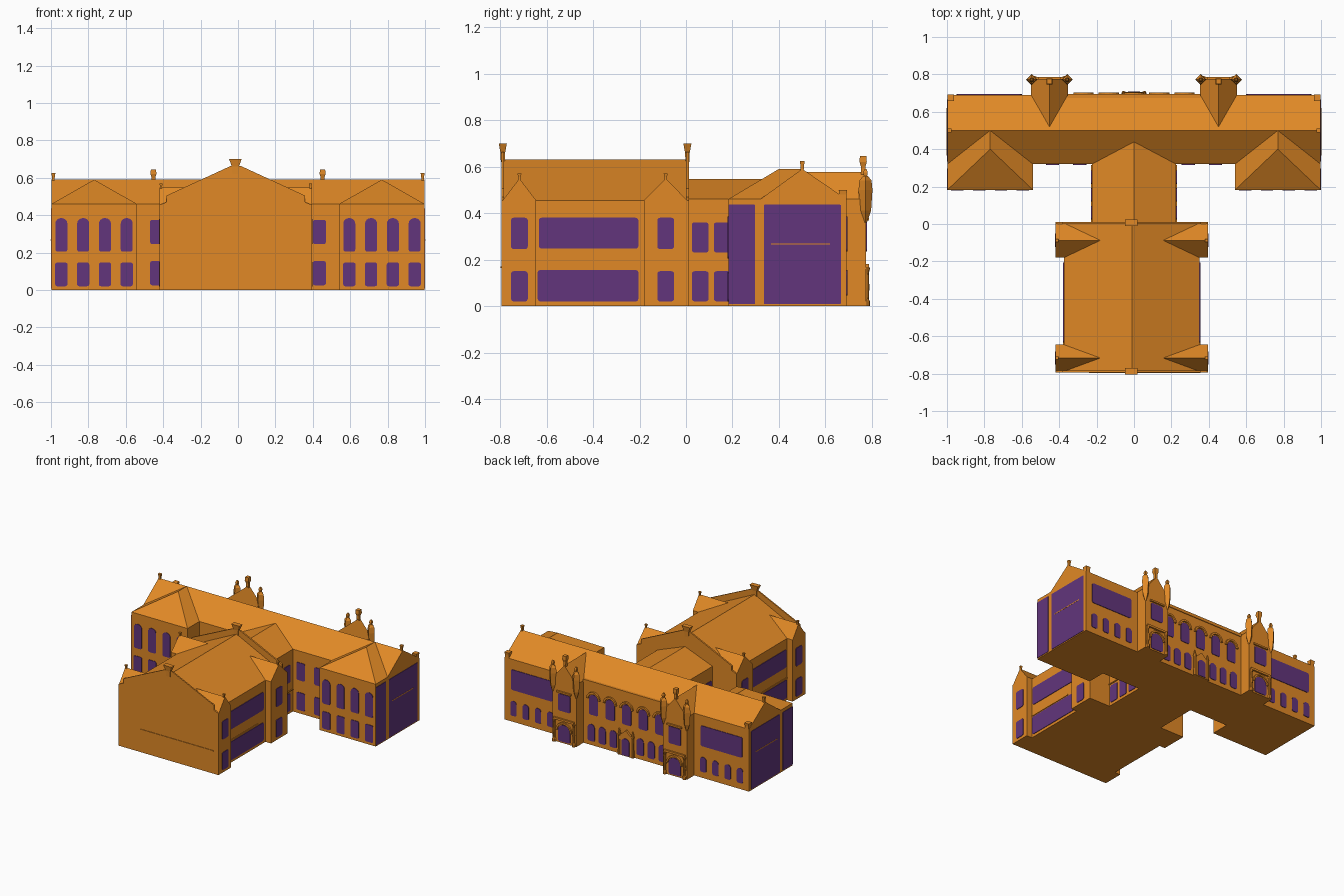
import bpy, bmesh, math

if "Cube" in bpy.data.objects:
    bpy.data.objects.remove(bpy.data.objects["Cube"])


def material(name, rgb):
    m = bpy.data.materials.new(name)
    m.diffuse_color = (*rgb, 1)
    m.use_nodes = True
    m.node_tree.nodes["Principled BSDF"].inputs["Base Color"].default_value = m.diffuse_color
    return m


STONE = material("orange_stone", (0.75, 0.25, 0.019))
GLASS = material("purple_glass", (0.122, 0.036, 0.202))
CX = -0.012  # centre line of the front hall


def finish(name, bm, mat):
    bmesh.ops.recalc_face_normals(bm, faces=bm.faces)
    me = bpy.data.meshes.new(name)
    bm.to_mesh(me)
    bm.free()
    me.materials.append(mat)
    ob = bpy.data.objects.new(name, me)
    bpy.context.collection.objects.link(ob)
    return ob


def place(axis, d, u, v):
    return {"x": (d, u, v), "y": (u, d, v), "z": (u, v, d)}[axis]


def extrude(name, axis, a, b, outlines, mat=STONE):
    """Extrude 2D outlines along an axis from a to b."""
    bm = bmesh.new()
    for pts in outlines:
        lo = [bm.verts.new(place(axis, a, u, v)) for u, v in pts]
        hi = [bm.verts.new(place(axis, b, u, v)) for u, v in pts]
        bm.faces.new(lo)
        bm.faces.new(hi)
        n = len(pts)
        for i in range(n):
            j = (i + 1) % n
            bm.faces.new((lo[i], lo[j], hi[j], hi[i]))
    return finish(name, bm, mat)


def rect(u0, u1, z0, z1):
    return [(u0, z0), (u1, z0), (u1, z1), (u0, z1)]


def house(c, w, eave, ridge, base=0):
    return [(c - w, base), (c + w, base), (c + w, eave), (c, ridge), (c - w, eave)]


def pane(u0, u1, z0, z1, arch=False, r=0.012):
    """Window outline with rounded corners, or an arched top."""
    rt = (u1 - u0) / 2 if arch else r
    rz = rt * 0.9
    pts = []
    for cx, cz, rx, ry, start in ((u0 + r, z0 + r, r, r, 180), (u1 - r, z0 + r, r, r, 270),
                                  (u1 - rt, z1 - rz, rt, rz, 0), (u0 + rt, z1 - rz, rt, rz, 90)):
        for k in range(5):
            if arch and start == 90 and k == 0:
                continue
            t = math.radians(start + 22.5 * k)
            pts.append((cx + rx * math.cos(t), cz + ry * math.sin(t)))
    return pts


def windows(name, axis, pos, outlines):
    extrude(name, axis, pos - 0.004, pos + 0.004, outlines, GLASS)


def hood(c, r, z, t):
    """Arched moulding outline above a window."""
    ang = [math.pi * k / 8 for k in range(9)]
    return ([(c + r * math.cos(a), z + r * math.sin(a)) for a in ang] +
            [(c + (r + t) * math.cos(a), z + (r + t) * math.sin(a)) for a in reversed(ang)])


def lathe(name, x, y, profile, n=4, turn=45, sx=1):
    """Rings of (radius, height) around a vertical axis."""
    bm = bmesh.new()
    rings = []
    for r, z in profile:
        ring = []
        for k in range(n):
            t = math.radians(turn + 360 * k / n)
            ring.append(bm.verts.new((x + sx * r * math.cos(t), y + r * math.sin(t), z)))
        rings.append(ring)
    bm.faces.new(rings[0])
    bm.faces.new(rings[-1])
    for p, q in zip(rings, rings[1:]):
        for k in range(n):
            j = (k + 1) % n
            bm.faces.new((p[k], p[j], q[j], q[k]))
    return finish(name, bm, STONE)


# Long rear range with pitched roof
extrude("rear_range", "x", -0.998, 0.998,
        [[(0.32, 0), (0.69, 0), (0.69, 0.46), (0.5, 0.59), (0.32, 0.46)]])
# Link between rear range and front hall
extrude("link_block", "y", 0, 0.44, [house(0, 0.225, 0.46, 0.546)])

# Front hall, with end gable walls and roof finials
extrude("front_hall", "y", -0.785, 0.005, [house(CX, 0.3625, 0.455, 0.63)])
gable = [(CX + s * w, z) for s, pts in (
    (1, ((0.4075, 0), (0.4075, 0.455), (0.37, 0.47), (0.37, 0.505), (0.03, 0.662))),
    (-1, ((0.03, 0.662), (0.37, 0.505), (0.37, 0.47), (0.4075, 0.455), (0.4075, 0))))
    for w, z in pts]
for label, a, b in (("front", -0.793, -0.783), ("back", 0.0, 0.012)):
    extrude("hall_gable_" + label, "y", a, b, [gable])
    lathe("hall_finial_" + label, CX - 0.002, (a + b) / 2,
          [(0.012, 0.62), (0.014, 0.66), (0.025, 0.70)], sx=1.9)
extrude("front_string_course", "y", -0.797, -0.79, [rect(-0.24, 0.355, 0.164, 0.171)])

for s, side in ((-1, "left"), (1, "right")):
    # Hall corner bays with small side gables
    outer = CX + s * 0.4075
    for label, y0, y1 in (("front", -0.788, -0.645), ("back", -0.18, 0.005)):
        mid, half = (y0 + y1) / 2, (y1 - y0) / 2
        extrude(f"hall_bay_{label}_{side}", "x", CX + s * 0.17, outer,
                [house(mid, half, 0.455, 0.549)])
        lathe(f"hall_bay_finial_{label}_{side}", outer - s * 0.008, mid,
              [(0.006, 0.53), (0.008, 0.555), (0.012, 0.57)])
        windows(f"hall_bay_windows_{label}_{side}", "x", outer,
                [pane(mid - 0.036, mid + 0.036, 0.02, 0.15),
                 pane(mid - 0.036, mid + 0.036, 0.245, 0.38)])
    windows("hall_long_windows_" + side, "x", CX + s * 0.3625,
            [pane(-0.638, -0.205, 0.02, 0.155), pane(-0.633, -0.205, 0.247, 0.38)])
    extrude("hall_string_course_" + side, "x", CX + s * 0.36, CX + s * 0.367,
            [rect(-0.645, -0.27, 0.163, 0.17)])
    # Link windows and string course
    windows("link_windows_" + side, "x", s * 0.225,
            [pane(y, y + 0.072, z, z + 0.13) for y in (0.025, 0.12, 0.215) for z in (0.02, 0.23)])
    extrude("link_string_course_" + side, "x", s * 0.22, s * 0.231, [rect(0.01, 0.315, 0.162, 0.17)])

    # Front wing with hipped roof
    wx = s * 0.769
    extrude("wing_" + side, "y", 0.182, 0.4, [rect(wx - 0.229, wx + 0.229, 0, 0.46)])
    bm = bmesh.new()
    v = [bm.verts.new(p) for p in (
        (wx - 0.229, 0.182, 0.46), (wx + 0.229, 0.182, 0.46), (wx + 0.229, 0.32, 0.46),
        (wx - 0.229, 0.32, 0.46), (wx, 0.4, 0.59), (wx, 0.5, 0.59))]
    for f in ((0, 1, 4), (1, 2, 5, 4), (0, 4, 5, 3), (2, 3, 5), (0, 3, 2, 1)):
        bm.faces.new([v[i] for i in f])
    finish("wing_roof_" + side, bm, STONE)
    starts = [s * (0.595 + 0.1165 * i) for i in range(4)]
    windows("wing_windows_" + side, "y", 0.182,
            [pane(x - 0.033, x + 0.033, 0.02, 0.147) for x in starts] +
            [pane(x - 0.032, x + 0.032, 0.205, 0.385, True) for x in starts])
    # Courtyard windows of the rear range
    windows("courtyard_windows_" + side, "y", 0.32,
            [pane(s * x - 0.035, s * x + 0.035, z, z + 0.13)
             for x in (0.29, 0.435) for z in (0.025, 0.245)])

    # Large end glazing, rail and gable ornaments
    windows("end_glazing_" + side, "x", s * 0.997,
            [pane(0.183, 0.297, 0.008, 0.436, r=0.004), pane(0.335, 0.666, 0.008, 0.436, r=0.004)])
    extrude("end_rail_" + side, "x", s * 0.995, s * 1.002, [rect(0.365, 0.62, 0.264, 0.27)])
    lathe("end_gable_finial_" + side, s * 0.987, 0.5,
          [(0.008, 0.57), (0.01, 0.6), (0.015, 0.625)])
    lathe("end_corner_pier_" + side, s * 0.98, 0.675,
          [(0.022, 0.0), (0.022, 0.48), (0.026, 0.5)])

    # Rear outer windows: wide band above, arched row below
    c = s * 0.775
    windows("rear_outer_windows_" + side, "y", 0.69,
            [pane(c - 0.17, c + 0.17, 0.235, 0.385)] +
            [pane(c + d - 0.025, c + d + 0.025, 0.045, 0.155, True)
             for d in (-0.15, -0.05, 0.05, 0.15)])

    # Rear gabled entrance bay
    bx = s * 0.452
    extrude("entrance_bay_" + side, "y", 0.5, 0.775, [house(bx, 0.098, 0.46, 0.577)])
    lathe("entrance_finial_" + side, bx, 0.762,
          [(0.012, 0.55), (0.014, 0.6), (0.022, 0.62), (0.02, 0.645)])
    windows("entrance_windows_" + side, "y", 0.775,
            [pane(bx - 0.05, bx + 0.05, 0.235, 0.36), pane(bx - 0.05, bx + 0.05, 0.01, 0.135, True)])
    extrude("entrance_hood_" + side, "y", 0.77, 0.787,
            [hood(bx, 0.053, 0.09, 0.012), rect(bx - 0.085, bx + 0.085, 0.165, 0.18),
             rect(bx - 0.06, bx + 0.06, 0.368, 0.38)])
    for e in (-1, 1):
        tx = bx + e * 0.095
        lathe("entrance_turret", tx, 0.772,
              [(0.006, 0.36), (0.024, 0.41), (0.03, 0.5), (0.026, 0.54), (0.01, 0.56)], turn=0)
        lathe("turret_cap", tx, 0.772, [(0.008, 0.55), (0.014, 0.575), (0.006, 0.59)])
        lathe("entrance_column", bx + e * 0.08, 0.778,
              [(0.014, 0), (0.014, 0.02), (0.008, 0.03), (0.011, 0.08), (0.008, 0.14), (0.014, 0.165)], 8)

# Rear centre: arched upper windows with hoods, lower windows, door and porch gable
upper = [0.135 * i for i in (-2, -1, 0, 1, 2)]
windows("rear_centre_windows", "y", 0.69,
        [pane(x - 0.036, x + 0.036, 0.225, 0.375, True) for x in upper] +
        [pane(x - 0.028, x + 0.028, 0.03, 0.155, True) for x in (-0.29, -0.2, -0.11, 0.11, 0.2, 0.29)])
extrude("rear_window_hoods", "y", 0.685, 0.702, [hood(x, 0.04, 0.343, 0.014) for x in upper])
extrude("rear_eaves_parapet", "y", 0.675, 0.695, [rect(-0.355, 0.355, 0.45, 0.472)])
extrude("porch", "y", 0.685, 0.705, [house(0, 0.055, 0.14, 0.19)])
windows("porch_door", "y", 0.705, [pane(-0.032, 0.032, 0.006, 0.13, True, 0.004)])
for e in (-1, 1):
    lathe("porch_column", e * 0.055, 0.7, [(0.011, 0), (0.009, 0.14), (0.012, 0.15), (0.004, 0.19)], 8)
